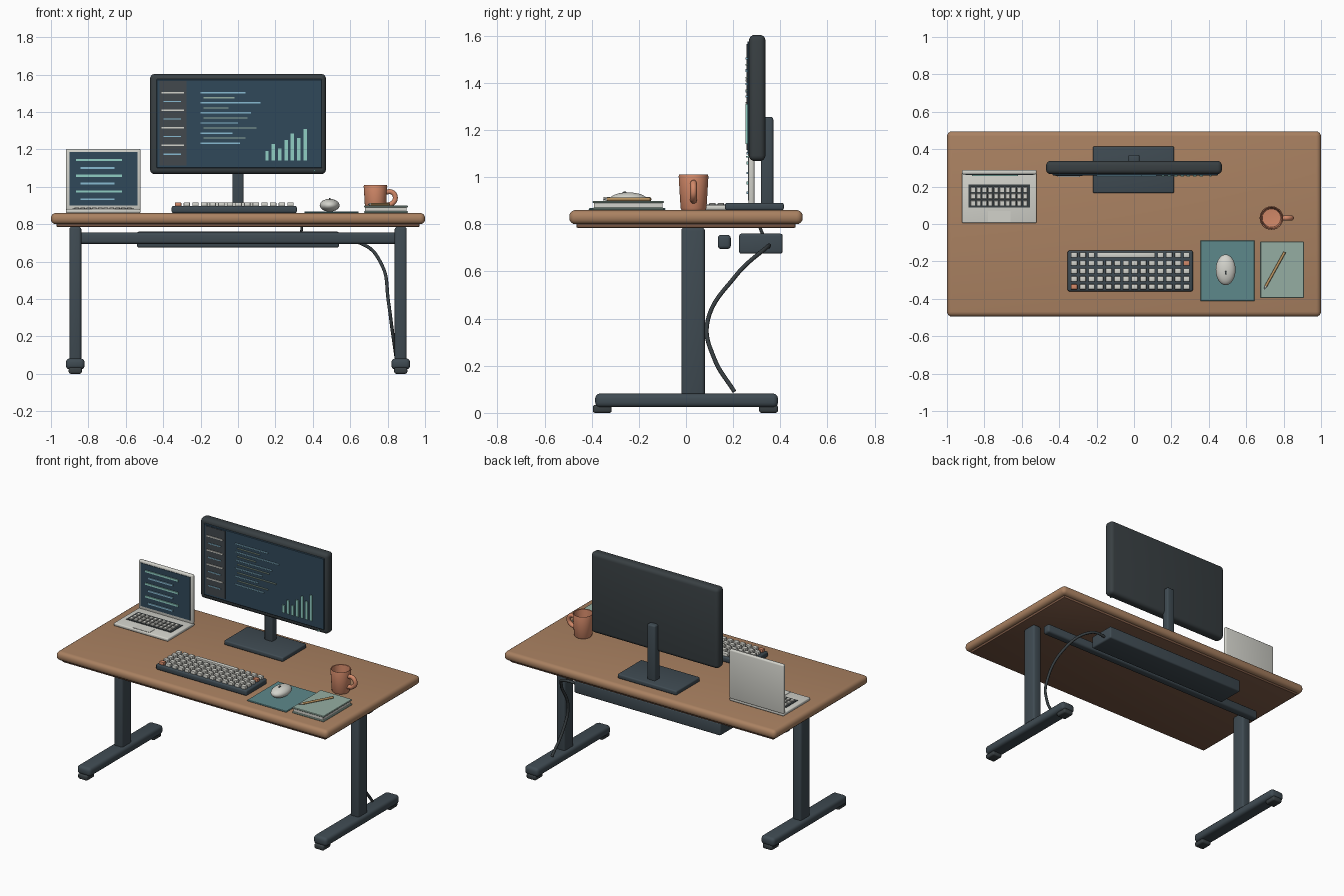
import bpy, bmesh, math
from mathutils import Vector, Matrix

if "Cube" in bpy.data.objects:
    bpy.data.objects.remove(bpy.data.objects["Cube"])


def mat(name, r, g, b):
    m = bpy.data.materials.new(name)
    m.diffuse_color = (r, g, b, 1)
    m.use_nodes = True
    m.node_tree.nodes["Principled BSDF"].inputs["Base Color"].default_value = m.diffuse_color
    return m


WOOD = mat("wood", 0.40, 0.22, 0.12)
EDGE = mat("dark_wood", 0.20, 0.10, 0.06)
METAL = mat("dark_metal", 0.05, 0.07, 0.085)
BLACK = mat("black_plastic", 0.04, 0.05, 0.055)
SCREEN = mat("screen_blue", 0.03, 0.065, 0.10)
PANEL = mat("panel_grey", 0.055, 0.065, 0.075)
LIGHT = mat("light_grey", 0.65, 0.65, 0.60)
TEAL = mat("teal", 0.11, 0.25, 0.26)
MINT = mat("mint", 0.28, 0.62, 0.55)
BLUE = mat("line_blue", 0.25, 0.50, 0.65)
SAGE = mat("sage", 0.30, 0.42, 0.36)
CLAY = mat("clay", 0.65, 0.25, 0.14)
PENCIL = mat("pencil_wood", 0.50, 0.30, 0.12)


def finish(name, bm, material):
    bmesh.ops.recalc_face_normals(bm, faces=bm.faces)
    me = bpy.data.meshes.new(name)
    bm.to_mesh(me)
    bm.free()
    ob = bpy.data.objects.new(name, me)
    bpy.context.collection.objects.link(ob)
    me.materials.append(material)
    bpy.ops.object.select_all(action='DESELECT')
    ob.select_set(True)
    bpy.context.view_layer.objects.active = ob
    bpy.ops.object.shade_smooth_by_angle(angle=math.radians(35))
    return ob


# each box is (x0, x1, y0, y1, z0, z1)
def boxes(name, items, material, bevel=0.0, segments=3):
    bm = bmesh.new()
    for x0, x1, y0, y1, z0, z1 in items:
        m = Matrix.Translation(((x0 + x1) / 2, (y0 + y1) / 2, (z0 + z1) / 2))
        bmesh.ops.create_cube(bm, size=1, matrix=m @ Matrix.Diagonal((x1 - x0, y1 - y0, z1 - z0, 1)))
    if bevel:
        bmesh.ops.bevel(bm, geom=bm.edges[:], offset=bevel, segments=segments, profile=0.5,
                        affect='EDGES', clamp_overlap=True)
    return finish(name, bm, material)


def box(name, x0, x1, y0, y1, z0, z1, material, bevel=0.0, segments=3):
    return boxes(name, [(x0, x1, y0, y1, z0, z1)], material, bevel, segments)


def tube(name, points, radius, material):
    cu = bpy.data.curves.new(name, 'CURVE')
    cu.dimensions = '3D'
    cu.bevel_depth = radius
    cu.bevel_resolution = 3
    cu.use_fill_caps = True
    sp = cu.splines.new('BEZIER')
    sp.bezier_points.add(len(points) - 1)
    for bp, p in zip(sp.bezier_points, points):
        bp.co = p
        bp.handle_left_type = bp.handle_right_type = 'AUTO'
    ob = bpy.data.objects.new(name, cu)
    bpy.context.collection.objects.link(ob)
    cu.materials.append(material)
    return ob


# desk top and frame
box("desk_top", -1, 1, -0.495, 0.495, 0.80, 0.86, WOOD, 0.026, 4)
box("desk_underside", -0.97, 0.97, -0.465, 0.465, 0.785, 0.81, EDGE, 0.006, 2)
for side, s in (("left", -1), ("right", 1)):
    c = s * 0.87
    box(side + "_leg", c - 0.032, c + 0.032, -0.02, 0.08, 0.07, 0.787, METAL, 0.014)
    box(side + "_foot", c - 0.05, c + 0.05, -0.385, 0.39, 0.024, 0.082, METAL, 0.02)
    boxes(side + "_foot_pads", [(c - 0.035, c + 0.035, -0.395, -0.315, 0, 0.034),
                                (c - 0.035, c + 0.035, 0.31, 0.39, 0, 0.034)], BLACK, 0.01)
box("cross_bar", -0.87, 0.87, 0.135, 0.19, 0.695, 0.755, METAL, 0.014)
box("cable_tray", -0.54, 0.54, 0.225, 0.41, 0.675, 0.76, METAL, 0.01)

# cables
tube("power_cable", [(0.50, 0.35, 0.705), (0.65, 0.34, 0.70), (0.77, 0.21, 0.58), (0.805, 0.09, 0.38),
                     (0.825, 0.12, 0.23), (0.845, 0.205, 0.09)], 0.009, BLACK)
tube("monitor_cable", [(0.34, 0.31, 0.80), (0.34, 0.32, 0.77), (0.33, 0.34, 0.73)], 0.007, BLACK)

# monitor
box("monitor_body", -0.47, 0.47, 0.267, 0.337, 1.068, 1.603, BLACK, 0.024, 4)
box("monitor_screen", -0.435, 0.45, 0.26, 0.28, 1.10, 1.575, SCREEN, 0.003, 1)
box("monitor_neck", -0.03, 0.03, 0.317, 0.37, 0.875, 1.255, METAL, 0.01)
box("monitor_base", -0.22, 0.215, 0.165, 0.415, 0.86, 0.89, METAL, 0.008)
box("screen_sidebar", -0.42, -0.275, 0.257, 0.27, 1.115, 1.565, PANEL)
box("power_light", 0.405, 0.415, 0.255, 0.27, 1.082, 1.09, MINT)


def lines(name, rows, y, h, material):
    boxes(name, [(x0, x1, y, y + 0.008, z - h, z + h) for x0, x1, z in rows], material)


side_rows = [(-0.41 + 0.012 * (i % 2), -0.29 - 0.016 * (i % 2), 1.503 - 0.047 * i) for i in range(8)]
lines("sidebar_lines", side_rows[::2], 0.252, 0.004, LIGHT)
lines("sidebar_sub_lines", side_rows[1::2], 0.252, 0.003, BLUE)
widths = [0.24, 0.18, 0.32, 0.15, 0.27, 0.25, 0.20, 0.30, 0.17, 0.24, 0.21]
code = [(-0.2 + 0.016 * (i % 2), -0.2 + w, 1.503 - 0.027 * i) for i, w in enumerate(widths)]
lines("code_lines_blue", code[::2], 0.253, 0.004, BLUE)
lines("code_lines_green", code[1::2], 0.253, 0.003, SAGE)
boxes("chart_bars", [(0.146 + 0.034 * i, 0.164 + 0.034 * i, 0.253, 0.262, 1.14, 1.14 + h)
                     for i, h in enumerate([0.05, 0.09, 0.065, 0.11, 0.145, 0.12, 0.17])], MINT)

# laptop
box("laptop_base", -0.92, -0.52, 0.005, 0.288, 0.86, 0.881, LIGHT, 0.007)
box("laptop_lid", -0.92, -0.52, 0.265, 0.29, 0.875, 1.202, LIGHT, 0.009)
box("laptop_screen", -0.902, -0.537, 0.262, 0.275, 0.90, 1.187, SCREEN)
box("laptop_key_plate", -0.885, -0.555, 0.088, 0.212, 0.875, 0.884, BLACK)
boxes("laptop_keys", [(-0.873 + 0.031 * i, -0.849 + 0.031 * i, 0.098 + 0.036 * j, 0.126 + 0.036 * j, 0.88, 0.89)
                      for i in range(10) for j in range(3)], LIGHT, 0.002, 1)
box("laptop_trackpad", -0.78, -0.66, 0.012, 0.07, 0.875, 0.883, LIGHT)
text = [(-0.865 + 0.022 * (i % 2), (-0.62, -0.66)[i % 2], 1.143 - 0.042 * i) for i in range(6)]
lines("laptop_lines_teal", text[::2], 0.256, 0.006, MINT)
lines("laptop_lines_blue", text[1::2], 0.256, 0.005, BLUE)

# keyboard
box("keyboard_body", -0.355, 0.315, -0.36, -0.142, 0.86, 0.897, METAL, 0.01)
P = 0.0462
keys, accents = [], []
for r in range(5):
    for c in range(14):
        x, y = -0.32 + P * c, -0.336 + 0.0427 * r
        key = (x - 0.017, x + 0.017, y - 0.014, y + 0.014, 0.89, 0.916)
        if r == 4 and 3 <= c <= 9:
            if c == 3:
                keys.append((x - 0.017, x + 6 * P + 0.017) + key[2:])
        elif (r, c) in ((0, 0), (3, 13)):
            accents.append(key)
        else:
            keys.append(key)
boxes("keyboard_keys", keys, LIGHT, 0.004, 2)
boxes("accent_keys", accents, CLAY, 0.004, 2)

# mouse on its mat
box("mouse_mat", 0.355, 0.645, -0.413, -0.087, 0.86, 0.868, TEAL, 0.003, 1)
bm = bmesh.new()
bmesh.ops.create_uvsphere(bm, u_segments=32, v_segments=16, radius=1,
                          matrix=Matrix.Translation((0.49, -0.245, 0.901)) @ Matrix.Diagonal((0.053, 0.082, 0.034, 1)))
finish("mouse", bm, LIGHT)
bm = bmesh.new()
bmesh.ops.create_cone(bm, cap_ends=True, segments=16, radius1=0.013, radius2=0.013, depth=0.009,
                      matrix=Matrix.Translation((0.49, -0.26, 0.926)) @ Matrix.Rotation(math.pi / 2, 4, 'Y'))
finish("mouse_wheel", bm, BLACK)

# notebook and pencil
box("notebook_pages", 0.68, 0.90, -0.39, -0.10, 0.868, 0.892, LIGHT)
boxes("notebook_covers", [(0.675, 0.908, -0.396, -0.094, 0.86, 0.87),
                          (0.675, 0.908, -0.396, -0.094, 0.89, 0.899)], SAGE, 0.003, 1)


def rod(name, a, b, r1, r2, material):
    a, b = Vector(a), Vector(b)
    m = Matrix.Translation((a + b) / 2) @ (b - a).to_track_quat('Z', 'Y').to_matrix().to_4x4()
    bm = bmesh.new()
    bmesh.ops.create_cone(bm, cap_ends=True, segments=12, radius1=r1, radius2=r2, depth=(b - a).length, matrix=m)
    finish(name, bm, material)


rod("pencil", (0.705, -0.332, 0.906), (0.806, -0.15, 0.906), 0.007, 0.007, PENCIL)
rod("pencil_tip", (0.705, -0.332, 0.906), (0.694, -0.352, 0.906), 0.007, 0.001, LIGHT)

# mug turned from a profile
bm = bmesh.new()
profile = [(0, 0.86), (0.05, 0.86), (0.055, 0.868), (0.063, 1.003), (0.061, 1.01), (0.056, 1.008),
           (0.049, 0.885), (0, 0.88)]
vs = [bm.verts.new((x, 0, z)) for x, z in profile]
es = [bm.edges.new(p) for p in zip(vs, vs[1:])]
bmesh.ops.spin(bm, geom=vs + es, axis=(0, 0, 1), cent=(0, 0, 0), angle=math.tau, steps=40)
bmesh.ops.remove_doubles(bm, verts=bm.verts, dist=0.0005)
bmesh.ops.translate(bm, verts=bm.verts, vec=(0.735, 0.032, 0))
finish("mug", bm, CLAY)
tube("mug_handle", [(0.788, 0.032, 0.972), (0.825, 0.032, 0.97), (0.841, 0.032, 0.94),
                    (0.825, 0.032, 0.912), (0.786, 0.032, 0.90)], 0.014, CLAY)
